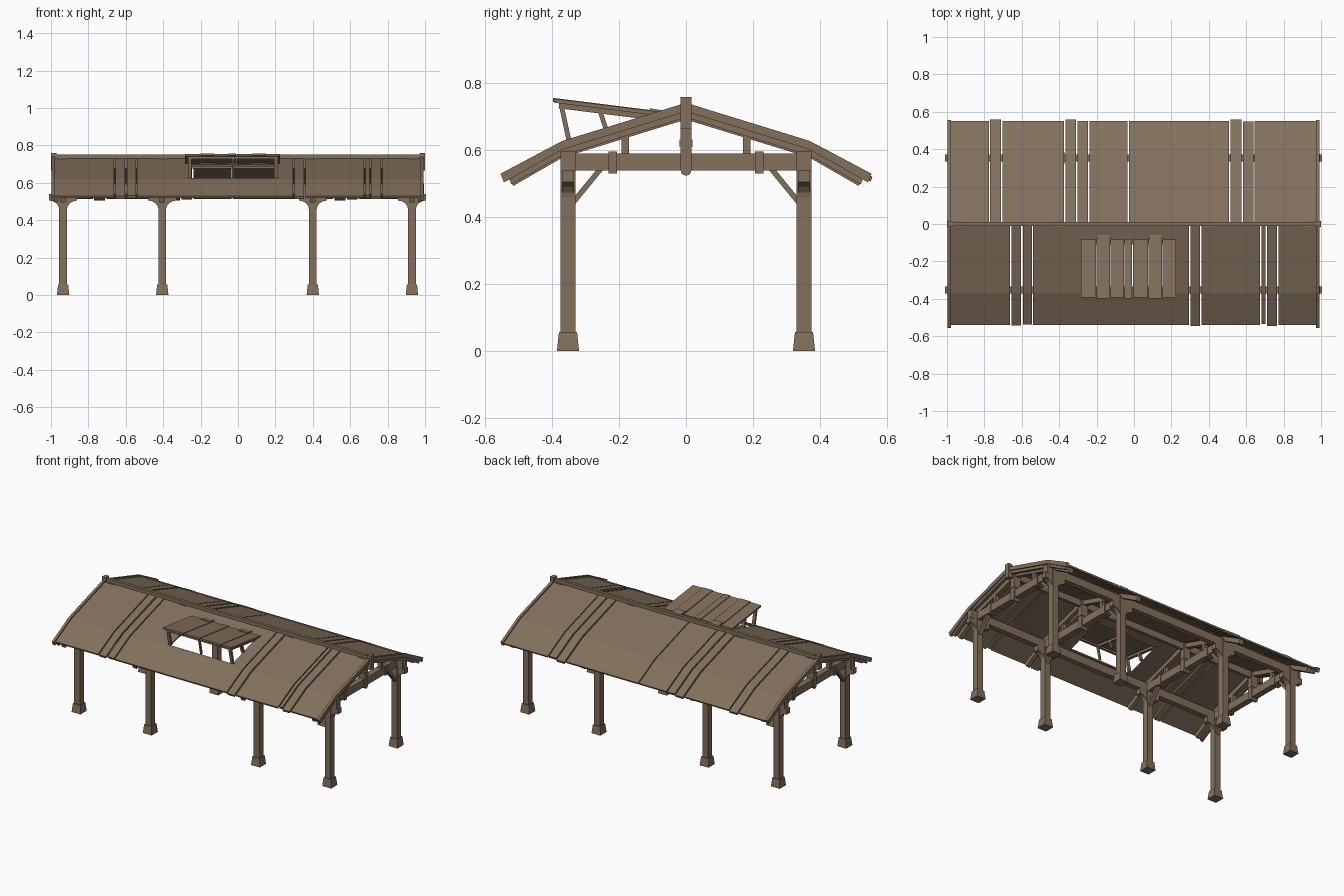
import bpy, bmesh, math
from mathutils import Vector

if "Cube" in bpy.data.objects:
    bpy.data.objects.remove(bpy.data.objects["Cube"])

wood = bpy.data.materials.new("weathered_brown_wood")
wood.diffuse_color = (0.225, 0.162, 0.107, 1)
wood.use_nodes = True
wood.node_tree.nodes["Principled BSDF"].inputs["Base Color"].default_value = wood.diffuse_color


def build(name, lower, upper):
    """Closed solid between two matching polygon loops."""
    bm = bmesh.new()
    a = [bm.verts.new(p) for p in lower]
    b = [bm.verts.new(p) for p in upper]
    n = len(a)
    bm.faces.new(a[::-1])
    bm.faces.new(b)
    for i in range(n):
        j = (i + 1) % n
        bm.faces.new((a[i], a[j], b[j], b[i]))
    bmesh.ops.recalc_face_normals(bm, faces=bm.faces)
    me = bpy.data.meshes.new(name)
    bm.to_mesh(me)
    bm.free()
    me.materials.append(wood)
    ob = bpy.data.objects.new(name, me)
    bpy.context.collection.objects.link(ob)
    return ob


def prism_x(name, pts, x0, x1):
    return build(name, [(x0, y, z) for y, z in pts], [(x1, y, z) for y, z in pts])


def prism_y(name, pts, y0, y1):
    return build(name, [(x, y0, z) for x, z in pts], [(x, y1, z) for x, z in pts])


def box(name, x0, x1, y0, y1, z0, z1):
    return prism_x(name, [(y0, z0), (y1, z0), (y1, z1), (y0, z1)], x0, x1)


def bar(name, x, p, q, wide, thick):
    """Slanted bar in the y-z plane between two points."""
    p, q = Vector(p), Vector(q)
    d = (q - p).normalized()
    n = Vector((-d.y, d.x)) * thick / 2
    return prism_x(name, [p - n, q - n, q + n, p + n], x - wide / 2, x + wide / 2)


def square(x, y, r, z):
    return [(x - r, y - r, z), (x + r, y - r, z), (x + r, y + r, z), (x - r, y + r, z)]


def height(y):
    """Roof outline: shallow upper slope, steeper eave."""
    return 0.742 - 0.308 * y if y < 0.37 else 0.628 - 0.53 * (y - 0.37)


def roof_strip(name, x0, x1, side, drop, thick, y0=0.0, y1=0.54):
    ys = [y0] + ([0.37] if y0 < 0.37 < y1 else []) + [y1]
    top = [(side * y, height(y) - drop) for y in ys]
    low = [(side * (y - (0.4 * thick if y == y1 else 0)), height(y) - drop - thick) for y in ys]
    return prism_x(name, top + low[::-1], x0, x1)


# Posts, footings and trusses
for x in (-0.935, -0.405, 0.4, 0.93):
    end = abs(x) > 0.9
    for s in (-1, 1):
        y = s * 0.353
        box("post", x - 0.021, x + 0.021, y - 0.022, y + 0.022, 0.05, 0.545)
        build("footing_block", square(x, y, 0.033, 0), square(x, y, 0.027, 0.057))
        # curved corbel below the wall plate
        arc = [(0.02 + 0.055 * (1 - math.cos(t)), 0.455 + 0.05 * math.sin(t))
               for t in (0, 0.4, 0.8, 1.2, math.pi / 2)]
        prof = [(x + a, b) for a, b in arc] + [(x + 0.075, 0.54), (x - 0.075, 0.54)]
        prof += [(x - a, b) for a, b in arc[::-1]]
        prism_y("corbel", prof, y - 0.018, y + 0.018)
        bar("knee_brace", x, (s * 0.337, 0.445), (s * 0.255, 0.545), 0.026, 0.016)
        box("queen_strut", x - 0.013, x + 0.013, s * 0.182 - 0.011, s * 0.182 + 0.011, 0.58, 0.665)
        box("tie_band", x - 0.025, x + 0.025, s * 0.219 - 0.0125, s * 0.219 + 0.0125, 0.531, 0.596)
        roof_strip("rafter", x - 0.014, x + 0.014, s, 0.018, 0.032, 0.0, 0.53)
    box("tie_beam", x - 0.02, x + 0.02, -0.375, 0.375, 0.54, 0.591)
    # king post with rounded foot
    foot = [(0.016 * math.cos(t), 0.54 + 0.016 * math.sin(t))
            for t in [math.pi * (1 + k / 6) for k in range(7)]]
    prism_x("king_post", foot + [(0.016, 0.73), (-0.016, 0.73)], x - 0.026, x + 0.026)
    box("king_post_band", x - 0.029, x + 0.029, -0.019, 0.019, 0.61, 0.632)

# Long beams
for s in (-1, 1):
    y = s * 0.353
    box("wall_plate", -0.985, 0.985, y - 0.018, y + 0.018, 0.54, 0.594)
    for e in (-1, 1):
        x = e * 0.986
        box("plate_end_cap", x - 0.008, x + 0.008, y - 0.022, y + 0.022, 0.536, 0.597)
box("ridge_beam", -0.99, 0.99, -0.01, 0.01, 0.675, 0.752)
for e in (-1, 1):
    x = e * 0.985
    box("ridge_end_cap", x - 0.015, x + 0.015, -0.017, 0.017, 0.665, 0.76)
    for s in (-1, 1):
        roof_strip("barge_board", x - 0.012, x + 0.006, s, 0.0, 0.026, 0.0, 0.555)
        roof_strip("barge_rafter", e * 0.972 - 0.01, e * 0.972 + 0.01, s, 0.02, 0.024, 0.0, 0.532)

# Roof panels: (left, right) on each slope
for x0, x1 in ((-0.98, -0.663), (-0.54, -0.26), (0.205, 0.293), (0.362, 0.673), (0.772, 0.98)):
    roof_strip("front_roof_panel", x0, x1, -1, 0.01, 0.01)
roof_strip("panel_above_hatch", -0.26, 0.205, -1, 0.01, 0.01, 0.0, 0.11)
roof_strip("panel_below_hatch", -0.26, 0.205, -1, 0.01, 0.01, 0.35, 0.54)
for x0, x1 in ((-0.98, -0.776), (-0.703, -0.373), (-0.238, -0.034), (-0.028, 0.508), (0.645, 0.98)):
    roof_strip("back_roof_panel", x0, x1, 1, 0.01, 0.01, 0.0, 0.55)

# Loose planks between the panels
for x0, x1, y1 in ((-0.655, -0.605, 0.543), (-0.594, -0.546, 0.538), (0.301, 0.354, 0.546),
                   (0.681, 0.703, 0.535), (0.711, 0.764, 0.546)):
    roof_strip("front_loose_plank", x0, x1, -1, 0.008, 0.014, 0.0, y1)
for x0, x1, y1 in ((-0.769, -0.711, 0.558), (-0.365, -0.31, 0.558), (-0.301, -0.246, 0.552),
                   (0.516, 0.574, 0.558), (0.583, 0.638, 0.548)):
    roof_strip("back_loose_plank", x0, x1, 1, 0.008, 0.014, 0.0, y1)


# Raised roof hatch
def lid(y):
    return 0.705 - 0.125 * y


cuts = (-0.285, -0.203, -0.128, -0.053, -0.008, 0.077, 0.15, 0.226)
for i in range(7):
    k = 0.004 * (i % 2)
    y0, y1 = -0.394 - k, -0.083 + k / 2
    prism_x("hatch_plank", [(y0, lid(y0) - 0.012 + k / 2), (y1, lid(y1) - 0.012 + k / 2),
                            (y1, lid(y1) + k / 2), (y0, lid(y0) + k / 2)],
            cuts[i] + 0.0015, cuts[i + 1] - 0.0015)
for x in (-0.258, -0.027, 0.203):
    w = 0.01 if x == -0.027 else 0.02
    bar("hatch_rail", x, (-0.38, lid(-0.38) - 0.019), (-0.07, lid(-0.07) - 0.019), w, 0.016)
    bar("hatch_front_prop", x, (-0.373, 0.735), (-0.35, 0.628), w, 0.014)
    bar("hatch_rear_prop", x, (-0.258, 0.72), (-0.238, 0.66), w, 0.014)
for x in (-0.165, 0.115):
    bar("hatch_hinge", x, (-0.11, lid(-0.11) + 0.002), (-0.06, lid(-0.06)), 0.066, 0.01)
box("hatch_head_bar", -0.268, 0.213, -0.38, -0.366, 0.727, 0.741)
